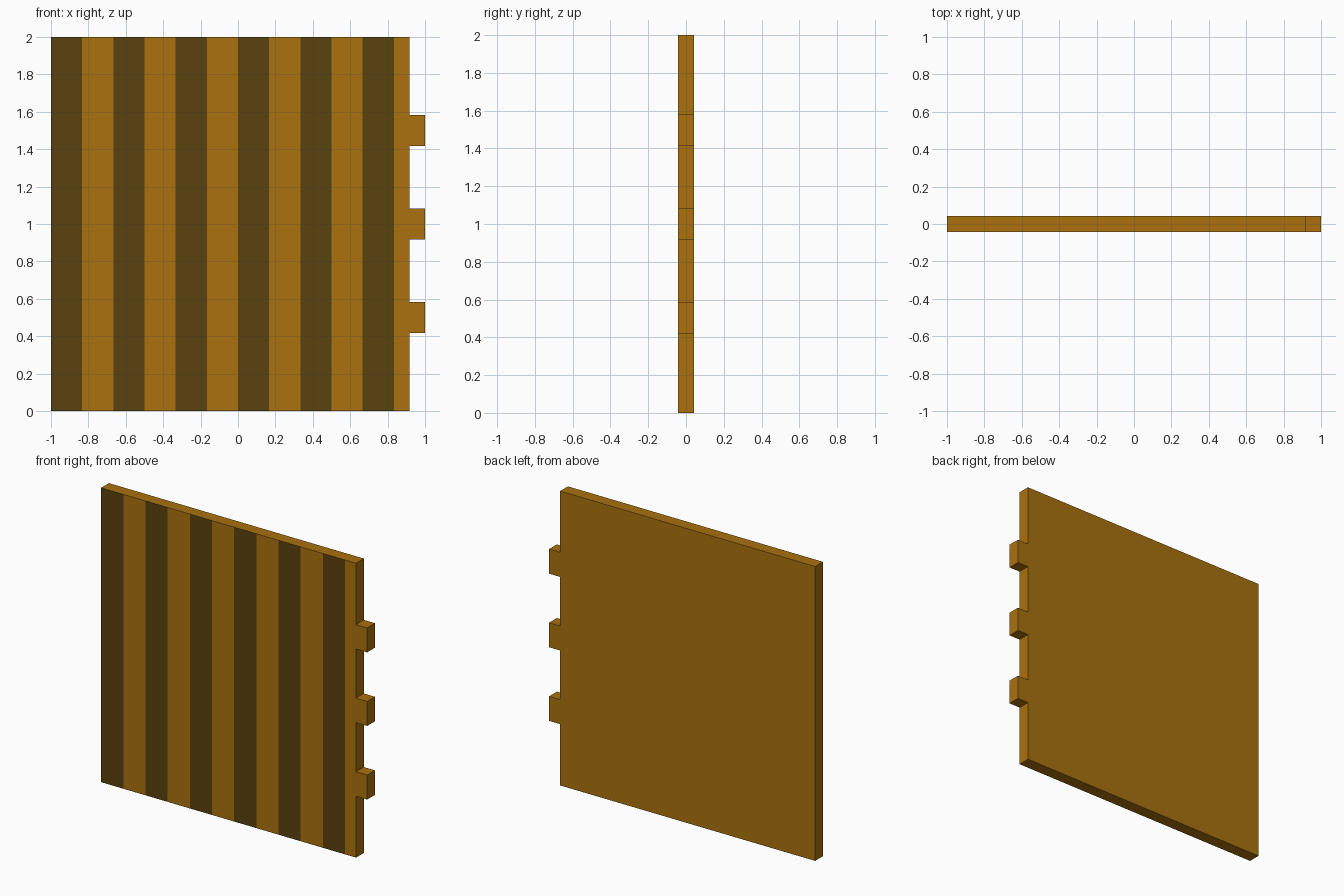
import bpy
import bmesh

if "Cube" in bpy.data.objects:
    bpy.data.objects.remove(bpy.data.objects["Cube"])

U = 1 / 12                      # panel thickness and half stripe width
HALF_T = U / 2
EDGE = 1 - U                    # right edge of the panel, tabs reach x = 1


def material(name, color):
    m = bpy.data.materials.new(name)
    m.diffuse_color = (*color, 1)
    m.use_nodes = True
    m.node_tree.nodes["Principled BSDF"].inputs["Base Color"].default_value = m.diffuse_color
    return m


# Outline of the panel with three tabs on its right edge
outline = [(-1, 0), (EDGE, 0)]
for z in (0.5, 1.0, 1.5):
    outline += [(EDGE, z - U), (1, z - U), (1, z + U), (EDGE, z + U)]
outline += [(EDGE, 2), (-1, 2)]

bm = bmesh.new()
face = bm.faces.new([bm.verts.new((x, -HALF_T, z)) for x, z in outline])
ext = bmesh.ops.extrude_face_region(bm, geom=[face], use_keep_orig=True)
back = [g for g in ext["geom"] if isinstance(g, bmesh.types.BMVert)]
bmesh.ops.translate(bm, verts=back, vec=(0, 2 * HALF_T, 0))
bmesh.ops.recalc_face_normals(bm, faces=bm.faces)


def front_faces():
    bm.normal_update()
    return [f for f in bm.faces if f.normal.y < -0.5]


# Cut the front into vertical stripes
for k in range(1, 12):
    faces = front_faces()
    geom = set(faces)
    for f in faces:
        geom.update(f.edges)
        geom.update(f.verts)
    bmesh.ops.bisect_plane(bm, geom=list(geom), dist=1e-5,
                           plane_co=(-1 + k * 2 * U, 0, 0), plane_no=(1, 0, 0))

# Every other stripe is dark
for f in front_faces():
    stripe = int((f.calc_center_median().x + 1) / (2 * U))
    f.material_index = 1 if stripe % 2 == 0 else 0

mesh = bpy.data.meshes.new("striped_panel")
bm.to_mesh(mesh)
bm.free()
mesh.materials.append(material("golden brown wood", (0.40, 0.165, 0.0045)))
mesh.materials.append(material("dark brown stripe", (0.104, 0.054, 0.0045)))
panel = bpy.data.objects.new("striped_panel", mesh)
bpy.context.collection.objects.link(panel)
